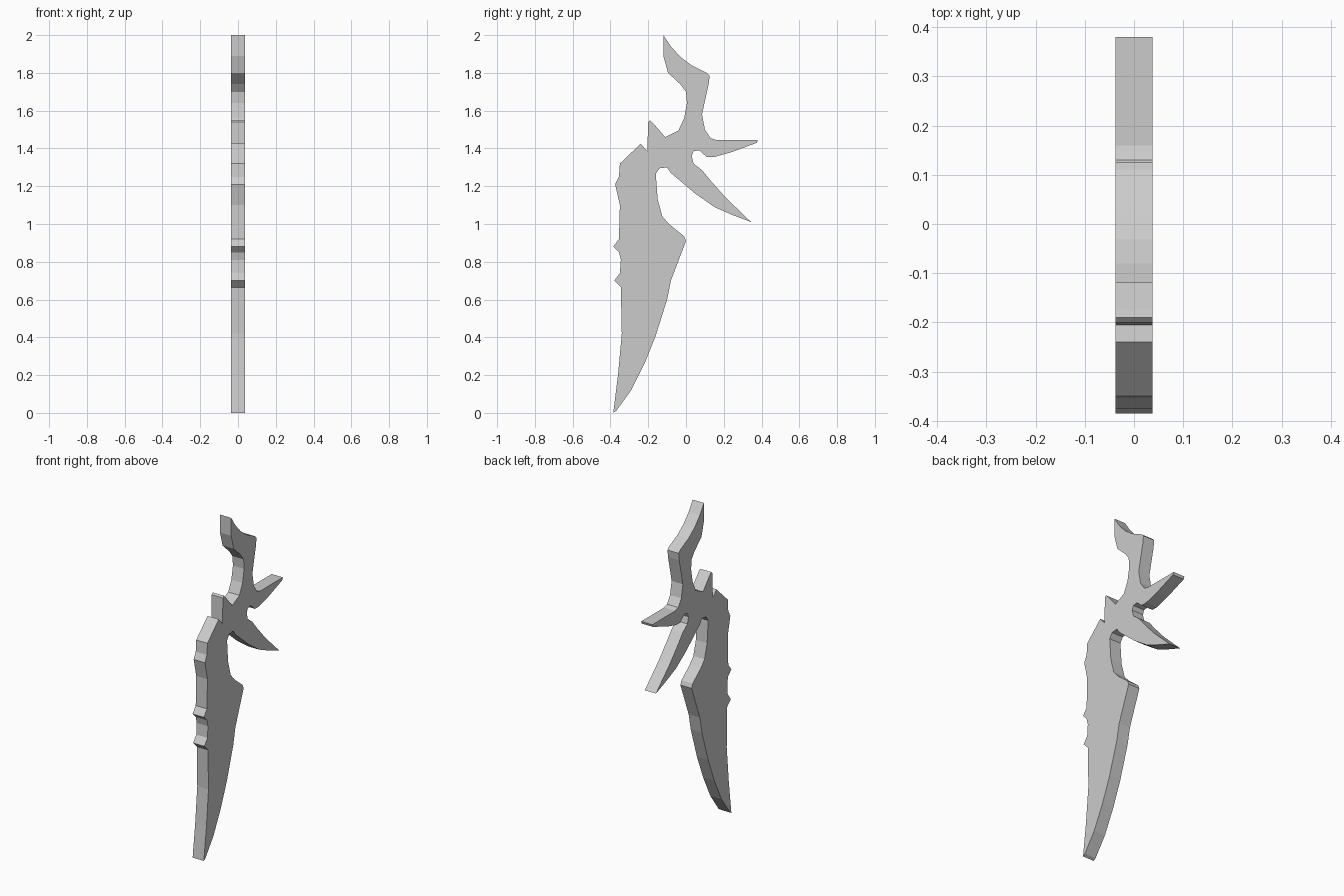
import bpy, bmesh

HALF = 0.038  # half thickness along x

# Side outline as (y, z) runs, joined clockwise from the pommel tip
grip_back = [(-0.12, 2.0), (-0.08, 1.94), (-0.03, 1.885), (0.03, 1.84), (0.11, 1.80),
             (0.125, 1.785), (0.12, 1.74), (0.10, 1.65), (0.085, 1.58), (0.10, 1.50),
             (0.13, 1.455), (0.16, 1.445)]
upper_prong = [(0.38, 1.445), (0.375, 1.43), (0.24, 1.38), (0.15, 1.355), (0.11, 1.355),
               (0.07, 1.39), (0.04, 1.385), (0.03, 1.36), (0.04, 1.32)]
lower_prong = [(0.085, 1.285), (0.13, 1.23), (0.21, 1.14), (0.345, 1.01), (0.24, 1.05),
               (0.15, 1.09), (0.05, 1.16), (-0.08, 1.27), (-0.10, 1.30), (-0.14, 1.295),
               (-0.16, 1.265)]
cutting_edge = [(-0.15, 1.13), (-0.125, 1.04), (-0.09, 1.0), (-0.01, 0.935), (0.0, 0.91),
                (-0.08, 0.70), (-0.10, 0.60), (-0.16, 0.41), (-0.22, 0.26), (-0.29, 0.12),
                (-0.37, 0.01), (-0.385, 0.0)]
notched_spine = [(-0.36, 0.20), (-0.34, 0.42), (-0.345, 0.665), (-0.38, 0.70), (-0.35, 0.74),
                 (-0.345, 0.81), (-0.355, 0.85), (-0.385, 0.88), (-0.355, 0.92),
                 (-0.35, 1.10), (-0.375, 1.21), (-0.355, 1.25), (-0.35, 1.32),
                 (-0.24, 1.425), (-0.205, 1.385)]
grip_front = [(-0.20, 1.54), (-0.19, 1.55), (-0.175, 1.535), (-0.11, 1.46), (-0.04, 1.495),
              (-0.01, 1.56), (0.005, 1.64), (0.0, 1.70), (-0.03, 1.74), (-0.095, 1.80),
              (-0.12, 1.89)]


def slab(name, outline, material):
    """Extrude a (y, z) outline symmetrically along x."""
    bm = bmesh.new()
    face = bm.faces.new([bm.verts.new((-HALF, y, z)) for y, z in outline])
    ext = bmesh.ops.extrude_face_region(bm, geom=[face], use_keep_orig=True)
    moved = [v for v in ext["geom"] if isinstance(v, bmesh.types.BMVert)]
    bmesh.ops.translate(bm, verts=moved, vec=(2 * HALF, 0, 0))
    bmesh.ops.recalc_face_normals(bm, faces=bm.faces)
    # split the large concave side faces cleanly
    bmesh.ops.triangulate(bm, faces=[f for f in bm.faces if len(f.verts) > 4])
    mesh = bpy.data.meshes.new(name)
    bm.to_mesh(mesh)
    bm.free()
    mesh.materials.append(material)
    obj = bpy.data.objects.new(name, mesh)
    bpy.context.collection.objects.link(obj)
    return obj


grey = bpy.data.materials.new("light_grey")
grey.diffuse_color = (0.6, 0.6, 0.6, 1.0)

# Blade, guard prongs and grip are one continuous flat plate
slab("curved_dagger", grip_back + upper_prong + lower_prong + cutting_edge
     + notched_spine + grip_front, grey)
